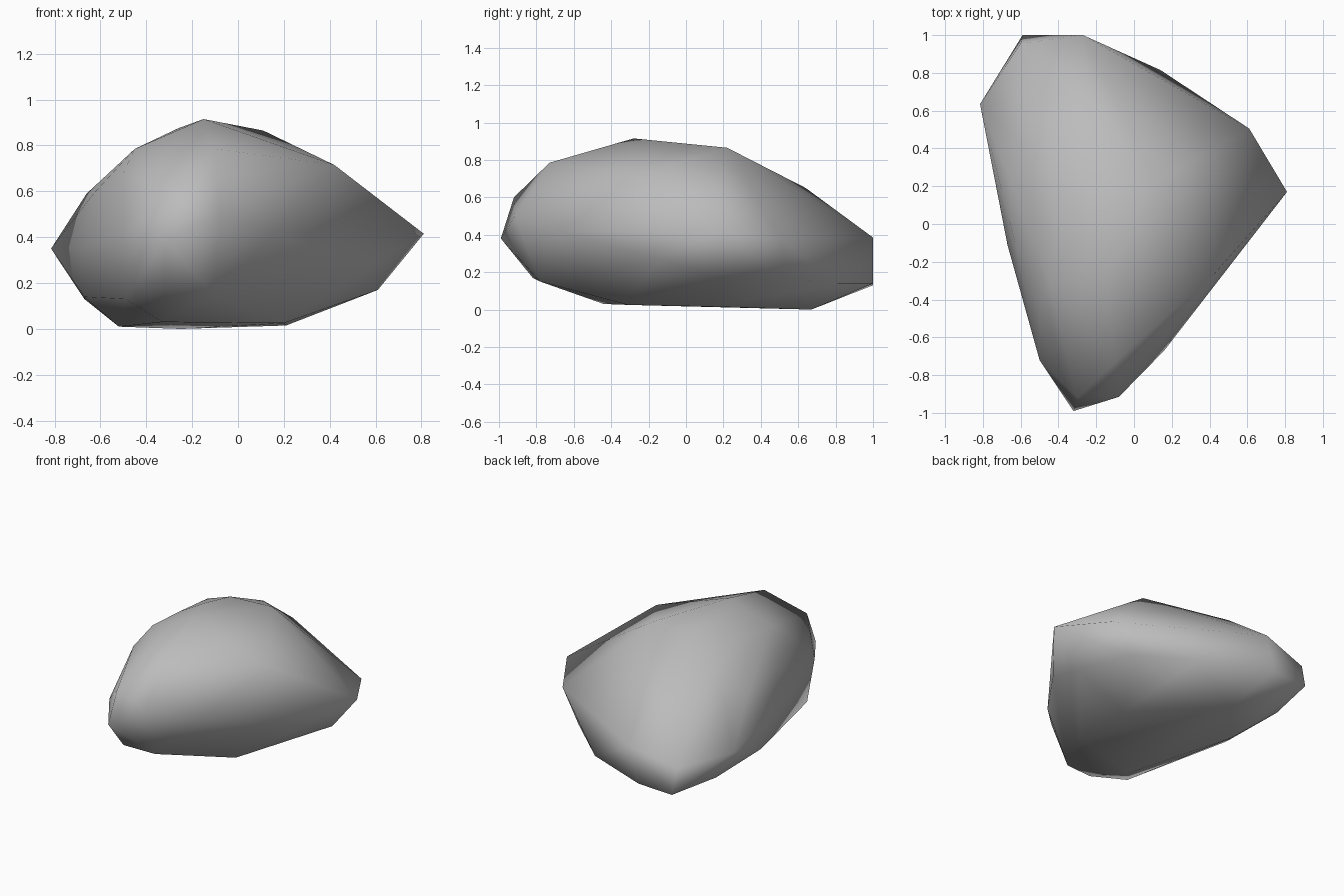
import bpy
import bmesh

cube = bpy.data.objects.get("Cube")
if cube:
    bpy.data.objects.remove(cube, do_unlink=True)

# Corner points of the boulder, grouped by zone
crown = [(-.15, -.28, .915), (.11, .22, .865), (-.2, .2, .86), (-.26, 0, .875),
         (-.41, -.06, .8), (-.45, -.31, .785), (-.1, -.73, .785),
         (.42, -.27, .715), (-.25, .64, .65), (-.45, .3, .74)]
shoulder = [(-.3, -.92, .6), (-.08, -.915, .5), (-.66, .25, .59), (-.63, -.1, .59),
            (-.5, -.45, .68), (-.5, -.72, .41)]
girdle = [(-.32, -.99, .38), (.81, .17, .415), (-.815, .635, .35), (-.27, 1, .385),
          (-.6, .955, .3), (.61, .505, .38), (.56, -.14, .27), (.16, -.67, .42),
          (-.67, -.11, .36)]
foot = [(-.59, 1, .13), (-.33, 1, .14), (-.67, .62, .13), (-.67, .12, .14),
        (-.49, -.65, .13), (-.32, -.82, .17), (-.1, -.78, .15), (.61, .18, .17),
        (.46, .54, .17), (.14, .815, .14)]
base = [(.21, .15, .015), (-.25, .67, 0), (-.52, .35, .01), (-.33, -.44, .03),
        (.2, -.31, .025)]

# Stone grey
stone = bpy.data.materials.new("stone grey")
stone.use_nodes = True
grey = (.5, .5, .5, 1)
stone.diffuse_color = grey
stone.node_tree.nodes["Principled BSDF"].inputs["Base Color"].default_value = grey

# Boulder: wrap the corners in a faceted skin
bm = bmesh.new()
for co in crown + shoulder + girdle + foot + base:
    bm.verts.new(co)
bmesh.ops.convex_hull(bm, input=bm.verts)
loose = [v for v in bm.verts if not v.link_faces]
bmesh.ops.delete(bm, geom=loose, context='VERTS')
bmesh.ops.recalc_face_normals(bm, faces=bm.faces)
for face in bm.faces:
    face.smooth = True

mesh = bpy.data.meshes.new("boulder")
bm.to_mesh(mesh)
bm.free()
mesh.materials.append(stone)
boulder = bpy.data.objects.new("boulder", mesh)
bpy.context.collection.objects.link(boulder)
